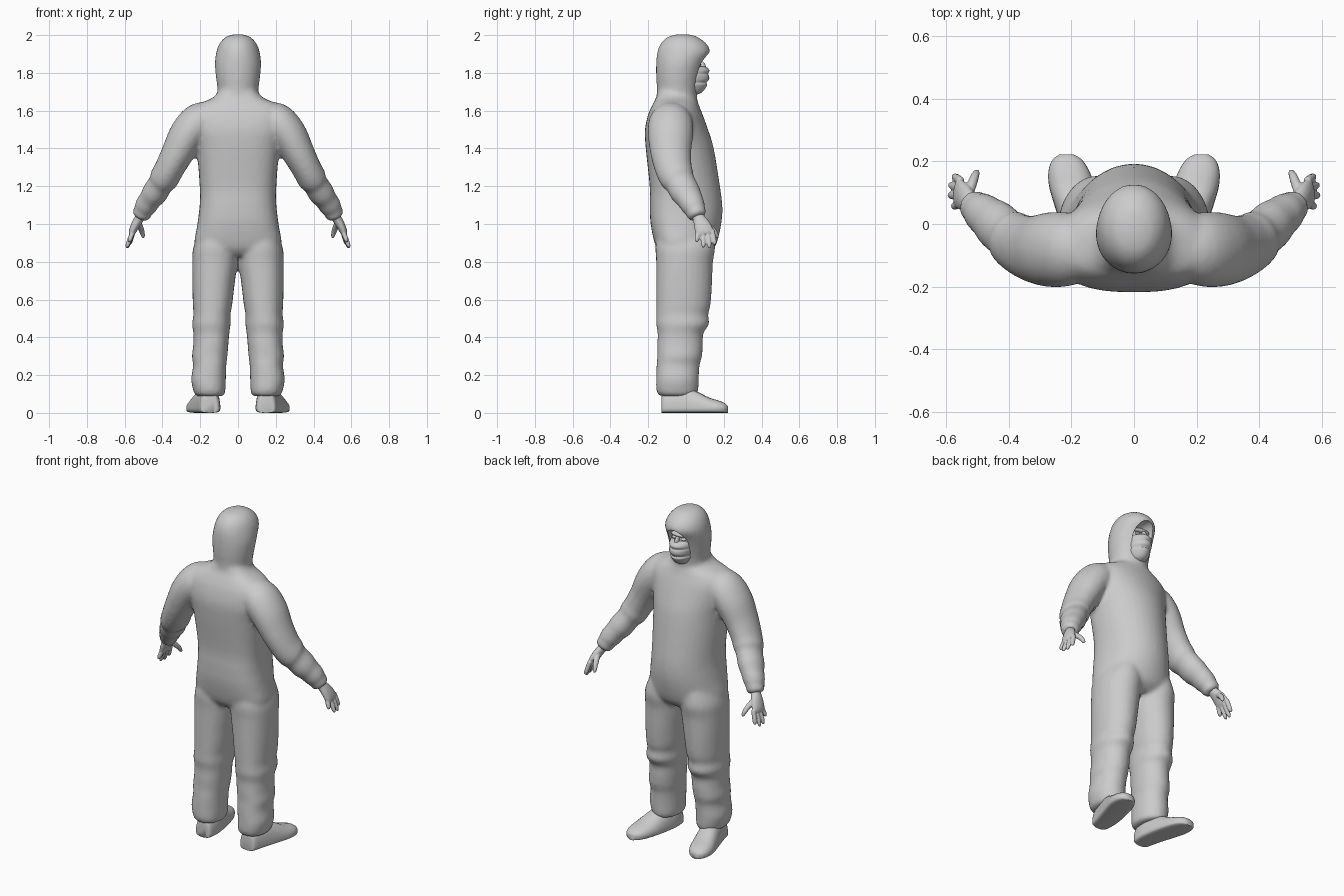
import bpy, bmesh, math
from mathutils import Vector, Matrix

if "Cube" in bpy.data.objects:
    bpy.data.objects.remove(bpy.data.objects["Cube"])

grey = bpy.data.materials.new("plain grey")
grey.diffuse_color = (0.6, 0.6, 0.6, 1)
grey.use_nodes = True
grey.node_tree.nodes["Principled BSDF"].inputs["Base Color"].default_value = grey.diffuse_color


def spline(rows, steps):
    """Catmull-Rom interpolation through rows of numbers."""
    out = []
    for i in range(len(rows) - 1):
        a, b, c, d = (rows[max(0, min(len(rows) - 1, i + k))] for k in (-1, 0, 1, 2))
        for s in range(steps):
            t = s / steps
            out.append([0.5 * (2 * q + (r - p) * t + (2 * p - 5 * q + 4 * r - w) * t * t
                               + (3 * q - p - 3 * r + w) * t ** 3) for p, q, r, w in zip(a, b, c, d)])
    return out + [list(rows[-1])]


def finish(name, bm):
    bmesh.ops.recalc_face_normals(bm, faces=bm.faces)
    me = bpy.data.meshes.new(name)
    bm.to_mesh(me)
    bm.free()
    ob = bpy.data.objects.new(name, me)
    bpy.context.collection.objects.link(ob)
    me.materials.append(grey)
    me.polygons.foreach_set("use_smooth", [True] * len(me.polygons))
    return ob


def skin(bm, rings):
    """Bridge point rings into a closed tube."""
    vs = [[bm.verts.new(p) for p in r] for r in rings]
    n = len(vs[0])
    for a, b in zip(vs, vs[1:]):
        for i in range(n):
            bm.faces.new((a[i], a[(i + 1) % n], b[(i + 1) % n], b[i]))
    bm.faces.new(vs[0][::-1])
    bm.faces.new(vs[-1])


def upright(bm, rows, power=2.0, split=0.5, n=36, steps=4, side=1):
    """Level rings from rows of (z, x centre, half width, y back, y front)."""
    rings = []
    for z, cx, hx, yb, yf in spline(rows, steps):
        yc = yb + (yf - yb) * split
        ring = []
        for i in range(n):
            c, s = math.cos(math.tau * i / n), math.sin(math.tau * i / n)
            p = 2 / power if s < 0 else 1
            x = math.copysign(abs(c) ** p, c)
            y = math.copysign(abs(s) ** p, s)
            ring.append((side * (cx + hx * x), yc + y * ((yf - yc) if y > 0 else (yc - yb)), z))
        rings.append(ring)
    skin(bm, rings)


def limb(bm, rows, n=20, steps=4, side=1):
    """Tube along a path; rows of (x, y, z, thickness, breadth towards y)."""
    rows = spline(rows, steps)
    pts = [Vector(r[:3]) for r in rows]
    rings = []
    for i, r in enumerate(rows):
        t = (pts[min(i + 1, len(pts) - 1)] - pts[max(i - 1, 0)]).normalized()
        v = (Vector((0, 1, 0)) - t * t.y).normalized()
        u = t.cross(v)
        ring = []
        for k in range(n):
            a = math.tau * k / n
            p = pts[i] + u * r[3] * math.cos(a) + v * r[4] * math.sin(a)
            ring.append((side * p.x, p.y, p.z))
        rings.append(ring)
    skin(bm, rings)


def ball(bm, c, r, tilt=0):
    bmesh.ops.create_uvsphere(bm, u_segments=28, v_segments=18, radius=1, matrix=Matrix.Translation(c)
                              @ Matrix.Rotation(tilt, 4, 'X') @ Matrix.Diagonal((*r, 1)))


def apply_mods(ob):
    deps = bpy.context.evaluated_depsgraph_get()
    me = bpy.data.meshes.new_from_object(ob.evaluated_get(deps))
    ob.modifiers.clear()
    ob.data = me
    me.polygons.foreach_set("use_smooth", [True] * len(me.polygons))


def fuse(ob, voxel, smooth):
    m = ob.modifiers.new("fuse", 'REMESH')
    m.mode, m.voxel_size, m.use_smooth_shade = 'VOXEL', voxel, True
    m = ob.modifiers.new("relax", 'SMOOTH')
    m.factor, m.iterations = 0.5, smooth


# coverall: torso, hood, legs and sleeves fused together
bm = bmesh.new()
upright(bm, [(.83, 0, .17, -.12, .10), (.88, 0, .23, -.16, .155), (1.0, 0, .215, -.187, .187),
             (1.1, 0, .203, -.192, .192), (1.2, 0, .203, -.192, .18), (1.4, 0, .22, -.213, .147),
             (1.5, 0, .245, -.217, .117), (1.58, 0, .26, -.20, .088), (1.63, 0, .22, -.178, .068),
             (1.665, 0, .14, -.16, .058), (1.70, 0, .10, -.15, .05)], power=2.7, split=.42)
upright(bm, [(1.62, 0, .12, -.165, .055), (1.70, 0, .108, -.154, .06), (1.78, 0, .117, -.158, .075),
             (1.85, 0, .122, -.158, .098), (1.91, 0, .115, -.152, .128), (1.955, 0, .098, -.134, .108),
             (1.985, 0, .072, -.105, .07), (2.0, 0, .042, -.07, .035), (2.005, 0, .01, -.03, -.01)])
for side in (1, -1):
    # trouser leg with folds at the knee and ankle
    upright(bm, [(.97, .11, .09, -.15, .14), (.88, .118, .118, -.162, .155), (.8, .122, .12, -.158, .143),
                 (.68, .13, .112, -.158, .138), (.57, .135, .104, -.158, .13), (.52, .138, .098, -.158, .118),
                 (.47, .141, .102, -.158, .122), (.42, .141, .095, -.15, .092), (.36, .144, .093, -.152, .09),
                 (.30, .15, .094, -.152, .085), (.25, .15, .088, -.156, .072), (.18, .156, .092, -.158, .068),
                 (.13, .153, .087, -.158, .066), (.1, .15, .08, -.15, .06), (.088, .15, .065, -.13, .045)],
            power=2.3, n=28, side=side)
    # sleeve with folds near the elbow and a gathered cuff
    limb(bm, [(.13, -.075, 1.585, .07, .08), (.20, -.08, 1.545, .10, .115), (.265, -.082, 1.475, .098, .12),
              (.32, -.08, 1.375, .086, .108), (.365, -.065, 1.29, .078, .098), (.392, -.045, 1.24, .078, .092),
              (.408, -.03, 1.215, .067, .082), (.44, -.002, 1.165, .069, .08), (.465, .02, 1.13, .06, .07),
              (.488, .038, 1.095, .059, .064), (.502, .05, 1.07, .05, .054), (.512, .058, 1.048, .05, .052),
              (.518, .063, 1.035, .036, .04)], n=24, side=side)
suit = finish("coverall", bm)
fuse(suit, .012, 5)

# face opening cut into the hood
bm = bmesh.new()
ball(bm, (0, .12, 1.795), (.078, .11, .118), math.radians(-6))
cutter = finish("hood_opening_cutter", bm)
cutter.hide_render = True
cutter.hide_viewport = False
m = suit.modifiers.new("opening", 'BOOLEAN')
m.operation, m.object, m.solver = 'DIFFERENCE', cutter, 'EXACT'
apply_mods(suit)
bpy.data.objects.remove(cutter)
bpy.context.view_layer.objects.active = suit
suit.select_set(True)
bpy.ops.object.shade_smooth_by_angle(angle=math.radians(40))
suit.select_set(False)

# face: head, brow, nose bridge and eyes
bm = bmesh.new()
ball(bm, (0, .005, 1.80), (.082, .078, .11))
ball(bm, (0, .066, 1.868), (.052, .022, .014))
ball(bm, (0, .088, 1.835), (.012, .016, .03), math.radians(20))
for side in (1, -1):
    ball(bm, (side * .03, .066, 1.845), (.016, .014, .009))
finish("face", bm)

# pleated mask over nose and chin
bm = bmesh.new()
upright(bm, [(1.685, 0, .03, .0, .06), (1.70, 0, .05, .0, .088), (1.735, 0, .066, .0, .112),
             (1.748, 0, .066, .0, .108), (1.765, 0, .07, .0, .122), (1.785, 0, .072, .0, .122),
             (1.795, 0, .071, .0, .117), (1.812, 0, .070, .0, .124), (1.828, 0, .064, .0, .112),
             (1.835, 0, .05, .0, .095)], split=.1)
finish("mask", bm)

for side, label in ((1, "right"), (-1, "left")):
    # hand: palm, four fingers and thumb
    bm = bmesh.new()
    limb(bm, [(.505, .052, 1.06, .024, .03), (.522, .068, 1.03, .025, .033), (.54, .083, 1.0, .024, .043),
              (.557, .096, .965, .02, .048), (.565, .102, .945, .013, .042)], n=16, side=side)
    for k, (ty, tz, tx) in enumerate([(.055, .905, .578), (.092, .875, .59), (.125, .872, .588), (.153, .89, .575)]):
        base = Vector((.553, .066 + .024 * k, .968))
        tip = Vector((tx, ty, tz))
        limb(bm, [(*base.lerp(tip, f), r, r) for f, r in ((0, .013), (.5, .0135), (.85, .0115), (1, .005))],
             n=10, steps=3, side=side)
    limb(bm, [(.53, .09, 1.01, .016, .016), (.518, .125, .985, .016, .016), (.508, .152, .958, .014, .014),
              (.502, .165, .935, .010, .010), (.50, .169, .926, .004, .004)], n=10, steps=3, side=side)
    fuse(ob := finish(label + "_hand", bm), .0045, 3)
    apply_mods(ob)

    # shoe: cross-sections from heel to toe, flat at the sole
    bm = bmesh.new()
    rings = []
    for y, cx, hw, h in spline([(-.13, .15, .03, .07), (-.12, .15, .05, .11), (-.06, .155, .062, .135),
                                (.0, .167, .068, .135), (.06, .182, .072, .112), (.12, .198, .073, .082),
                                (.17, .208, .065, .066), (.205, .213, .047, .052), (.222, .215, .022, .036)], 4):
        ring = []
        for i in range(24):
            c, s = math.cos(math.tau * i / 24), math.sin(math.tau * i / 24)
            z = .025 + (h - .025) * s if s > 0 else .025 * (1 - abs(s) ** .4)
            w = hw * math.copysign(abs(c) ** .8, c)
            ring.append((side * (cx + w), y, max(z, 0)))
        rings.append(ring)
    skin(bm, rings)
    shoe = finish(label + "_shoe", bm)
    shoe.select_set(True)
    bpy.context.view_layer.objects.active = shoe
    bpy.ops.object.shade_smooth_by_angle(angle=math.radians(50))
    shoe.select_set(False)
